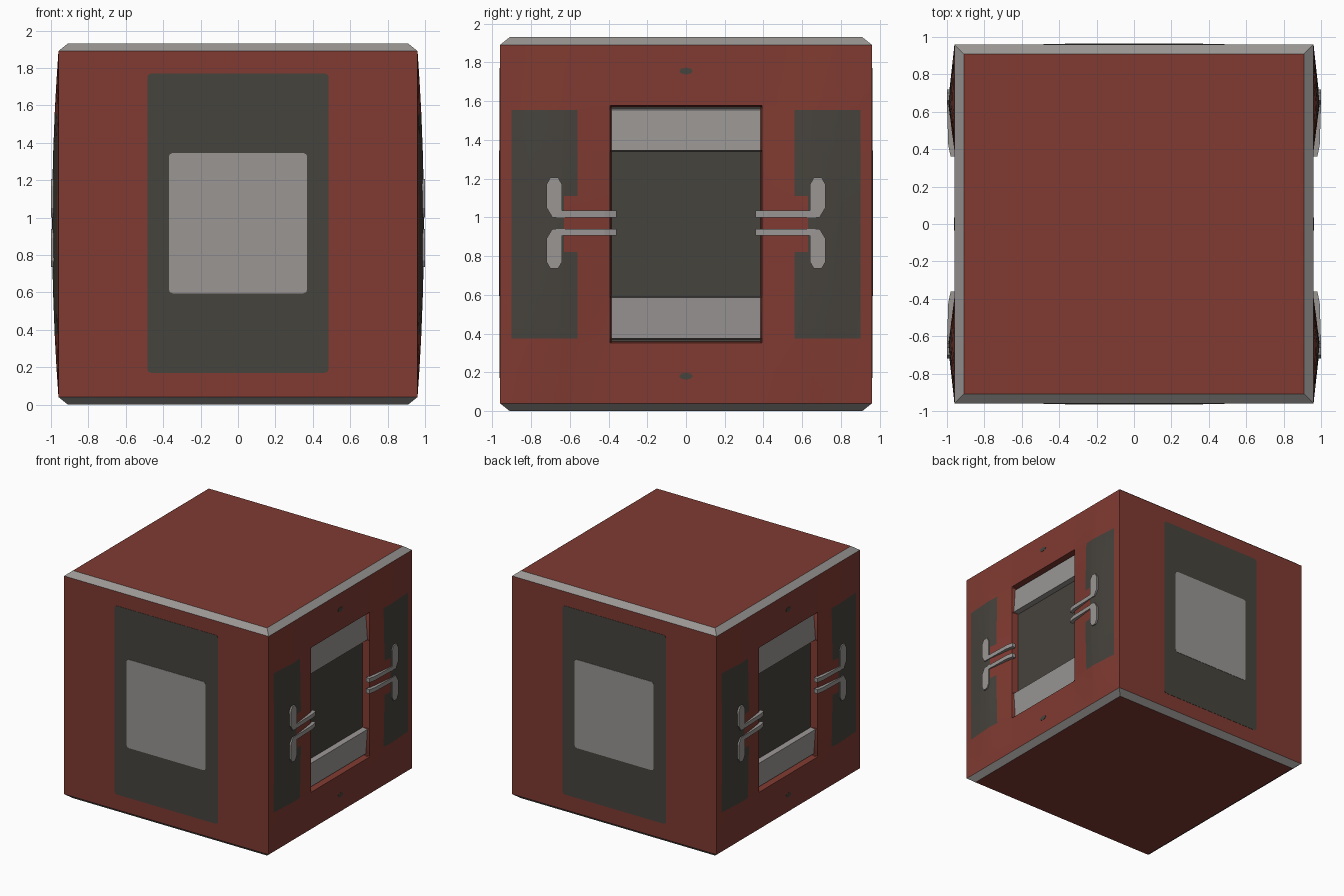
import bpy, bmesh, math

if "Cube" in bpy.data.objects:
    bpy.data.objects.remove(bpy.data.objects["Cube"])

MID, HALF = 0.965, 0.96      # mid height, half width of the crate


def material(name, rgb):
    m = bpy.data.materials.new(name)
    m.diffuse_color = (*rgb, 1)
    m.use_nodes = True
    m.node_tree.nodes["Principled BSDF"].inputs["Base Color"].default_value = m.diffuse_color
    return m


RED = material("dull red", (0.215, 0.043, 0.031))
DARK = material("dark grey", (0.062, 0.056, 0.046))
GREY = material("light grey", (0.32, 0.305, 0.295))


def finish(name, bm, mats, recalc=True):
    if recalc:
        bmesh.ops.recalc_face_normals(bm, faces=bm.faces)
    me = bpy.data.meshes.new(name)
    bm.to_mesh(me)
    bm.free()
    for m in mats:
        me.materials.append(m)
    ob = bpy.data.objects.new(name, me)
    bpy.context.collection.objects.link(ob)
    return ob


def smooth(ob):
    bpy.ops.object.select_all(action='DESELECT')
    ob.select_set(True)
    bpy.context.view_layer.objects.active = ob
    bpy.ops.object.shade_smooth_by_angle(angle=math.radians(25))


# Crate shell: chamfered top and bottom, side walls left open for the shaped panels
bm = bmesh.new()
rings = []
for z, r in ((0, 0.91), (0.04, HALF), (1.89, HALF), (1.93, 0.91)):
    rings.append([bm.verts.new((sx * r, sy * r, z))
                  for sx, sy in ((-1, -1), (1, -1), (1, 1), (-1, 1))])
for k in range(3):
    for i in range(4):
        if k == 1 and i in (1, 3):
            continue
        j = (i + 1) % 4
        f = bm.faces.new((rings[k][i], rings[k][j], rings[k + 1][j], rings[k + 1][i]))
        f.material_index = 0 if k == 1 else 1
bm.faces.new(rings[0][::-1])
bm.faces.new(rings[3])
finish("crate_shell", bm, [RED, GREY], recalc=False)


def bulge(y, h):
    """Outward position of the side wall at y and height offset h."""
    y, h = abs(y), abs(h)
    t = max(0, (y - 0.39) / 0.26) if y < 0.65 else (0.96 - y) / 0.31
    return HALF + 0.034 * t * (1 - (h / 0.925) ** 2)


def wall_x(y, h):
    ay, ah = abs(y), abs(h)
    if ay < 0.388 and ah < 0.608:           # recessed bay with two raised pads
        if 0.379 < ah < 0.595:
            return 0.945 - 0.015 * (ah - 0.38) / 0.21
        return 0.90
    return bulge(y, h)


def wall_colour(y, h):
    y, h = abs(y), abs(h)
    if y < 0.388 and h < 0.608:
        return 2 if 0.375 < h < 0.595 else 1
    if 0.56 < y < 0.9 and h < 0.59 and not (y < 0.63 and h < 0.145):
        return 1
    return 0


def mirrored(vals):
    return sorted({s * v for v in vals for s in (-1, 1)})


ys = mirrored([0.2, 0.385, 0.393, 0.56, 0.63, 0.65, 0.8, 0.9, HALF])
hs = mirrored([0.0, 0.145, 0.27, 0.374, 0.38, 0.59, 0.596, 0.605, 0.613, 0.76, 0.925])

# Handle bar outline: pairs of lower/outer and upper/inner edge points (y, h)
BAR = [((0.36, 0.03), (0.36, 0.065)), ((0.42, 0.03), (0.42, 0.065)),
       ((0.69, 0.03), (0.64, 0.065)), ((0.72, 0.08), (0.64, 0.085)),
       ((0.72, 0.2), (0.64, 0.2)), ((0.70, 0.235), (0.66, 0.235))]


def bar_x(y):
    return 0.98 + 0.013 * min(1, (y - 0.36) / 0.06) + 0.007 * min(1, max(0, (y - 0.42) / 0.22))


for side, s in (("left", -1), ("right", 1)):
    # Side wall with bulging dark panels and recessed bay
    bm = bmesh.new()
    grid = [[bm.verts.new((s * wall_x(y, h), y, MID + h)) for h in hs] for y in ys]
    for i in range(len(ys) - 1):
        for j in range(len(hs) - 1):
            q = [grid[i][j], grid[i + 1][j], grid[i + 1][j + 1], grid[i][j + 1]]
            f = bm.faces.new(q if s > 0 else q[::-1])
            f.material_index = wall_colour((ys[i] + ys[i + 1]) / 2, (hs[j] + hs[j + 1]) / 2)
    smooth(finish(side + "_wall", bm, [RED, DARK, GREY], recalc=False))

    # Four bent handle bars
    bm = bmesh.new()
    for sy in (-1, 1):
        for sz in (-1, 1):
            def vert(p, x):
                return bm.verts.new((s * x, sy * p[0], 0.97 + sz * p[1]))
            rows = [(vert(a, bar_x(a[0])), vert(b, bar_x(b[0])),
                     vert(b, 0.95), vert(a, 0.95)) for a, b in BAR]
            for r0, r1 in zip(rows, rows[1:]):
                for k in range(4):
                    n = (k + 1) % 4
                    bm.faces.new((r0[k], r0[n], r1[n], r1[k]))
            bm.faces.new(rows[0])
            bm.faces.new(rows[-1])
    finish(side + "_handle_bars", bm, [GREY])

    # Small dark pins above and below the bay
    bm = bmesh.new()
    for z in (0.18, 1.755):
        ring = [bm.verts.new((s * 0.963, 0.035 * math.cos(a), z + 0.018 * math.sin(a)))
                for a in (k * math.pi / 4 for k in range(8))]
        f = bm.faces.new(ring if s > 0 else ring[::-1])
        bmesh.ops.extrude_face_region(bm, geom=[f])
        for v in ring:
            v.co.x = s * 0.957
    finish(side + "_pins", bm, [DARK])


def plate(name, s, half_x, z0, z1, y_out, mat):
    """Thin plate with clipped corners on the front (s=-1) or back (s=1)."""
    bm = bmesh.new()
    c = 0.02
    pts = []
    for sx, z, d in ((-1, z0, 1), (1, z0, 1), (1, z1, -1), (-1, z1, -1)):
        corner = [(sx * half_x, z + d * c), (sx * (half_x - c * 0.3), z + d * c * 0.3),
                  (sx * (half_x - c), z)]
        pts += corner if sx * d < 0 else corner[::-1]
    f = bm.faces.new([bm.verts.new((x, s * y_out, z)) for x, z in pts])
    ext = bmesh.ops.extrude_face_region(bm, geom=[f])
    for v in ext["geom"]:
        if isinstance(v, bmesh.types.BMVert):
            v.co.y = s * (y_out - 0.005)
    finish(name, bm, [mat])


# Front and back plates
for end, s in (("front", -1), ("back", 1)):
    plate(end + "_dark_panel", s, 0.485, 0.17, 1.77, 0.962, DARK)
    plate(end + "_light_panel", s, 0.37, 0.595, 1.345, 0.9645, GREY)
